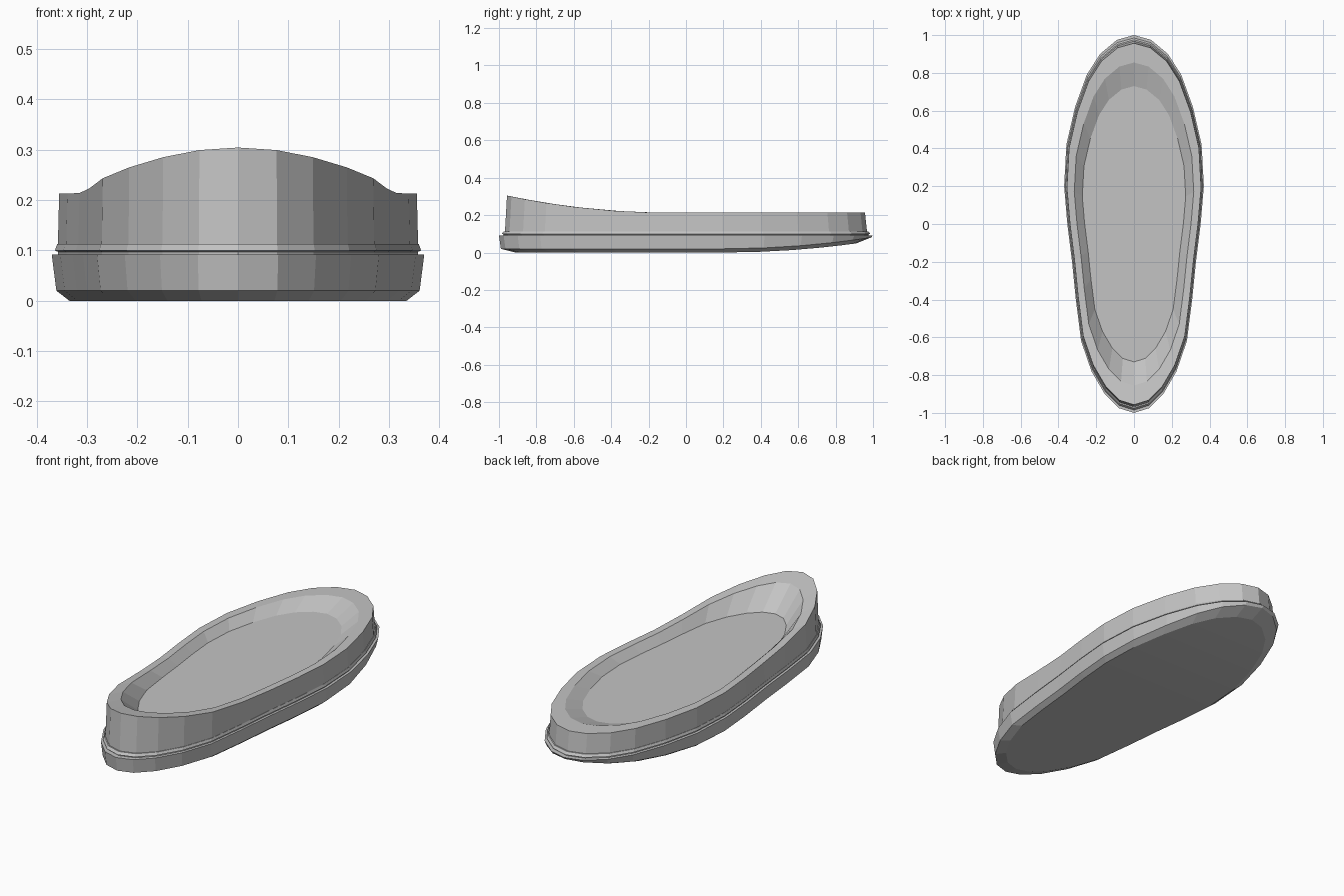
import bpy
import bmesh

cube = bpy.data.objects.get("Cube")
if cube:
    bpy.data.objects.remove(cube, do_unlink=True)

grey = bpy.data.materials.new("plain_grey")
grey.use_nodes = True
colour = (0.55, 0.55, 0.55, 1)
grey.diffuse_color = colour
grey.node_tree.nodes["Principled BSDF"].inputs["Base Color"].default_value = colour

# Half outline of the sole from toe to heel, mirrored into a closed loop
half = [(0, 1), (.09, .975), (.18, .9), (.25, .79), (.312, .62), (.358, .42),
        (.37, .2), (.353, 0), (.328, -.2), (.308, -.4), (.28, -.62),
        (.225, -.78), (.155, -.9), (.08, -.975), (0, -1)]
outline = half + [(-x, y) for x, y in reversed(half[1:-1])]
count = len(outline)


def toe_lift(y):
    """Upward curl of the underside towards the toe."""
    return .062 * max(0, (y - .2) / .8) ** 2


def heel_rise(y):
    """Upward sweep of the rim towards the heel."""
    return .092 * max(0, (-.1 - y) / .86) ** 2


def level(y):
    return 0


def cap(bm, ring, flip):
    """Close a ring with strips running across the sole."""
    for i in range(count // 2):
        loop = [ring[i], ring[i + 1], ring[-i - 1], ring[-i]]
        loop = list(dict.fromkeys(loop))
        bm.faces.new(loop[::-1] if flip else loop)


def loft(name, rings):
    """Each ring is x scale, y scale, height and a bend along y."""
    bm = bmesh.new()
    loops = []
    for sx, sy, z, bend in rings:
        loops.append([bm.verts.new((x * sx, y * sy, z + bend(y * sy)))
                      for x, y in outline])
    for a, b in zip(loops, loops[1:]):
        for i in range(count):
            j = (i + 1) % count
            bm.faces.new((a[i], a[j], b[j], b[i]))
    cap(bm, loops[0], False)
    cap(bm, loops[-1], True)
    bmesh.ops.recalc_face_normals(bm, faces=bm.faces)
    mesh = bpy.data.meshes.new(name)
    bm.to_mesh(mesh)
    bm.free()
    mesh.materials.append(grey)
    obj = bpy.data.objects.new(name, mesh)
    bpy.context.collection.objects.link(obj)


# Outsole with chamfered underside and curled toe
loft("outsole", [(.905, .91, 0, toe_lift), (.975, .99, .02, toe_lift),
                 (1, 1, .092, level)])

# Thin welt band between the outsole and the footbed
loft("welt", [(.965, .975, .09, level), (.965, .975, .097, level),
              (.983, .985, .1, level), (.97, .975, .113, level)])

# Footbed with raised heel rim and sunken insole
loft("footbed", [(.967, .968, .11, level), (.96, .957, .213, heel_rise),
                 (.855, .855, .213, heel_rise), (.74, .73, .175, level)])
